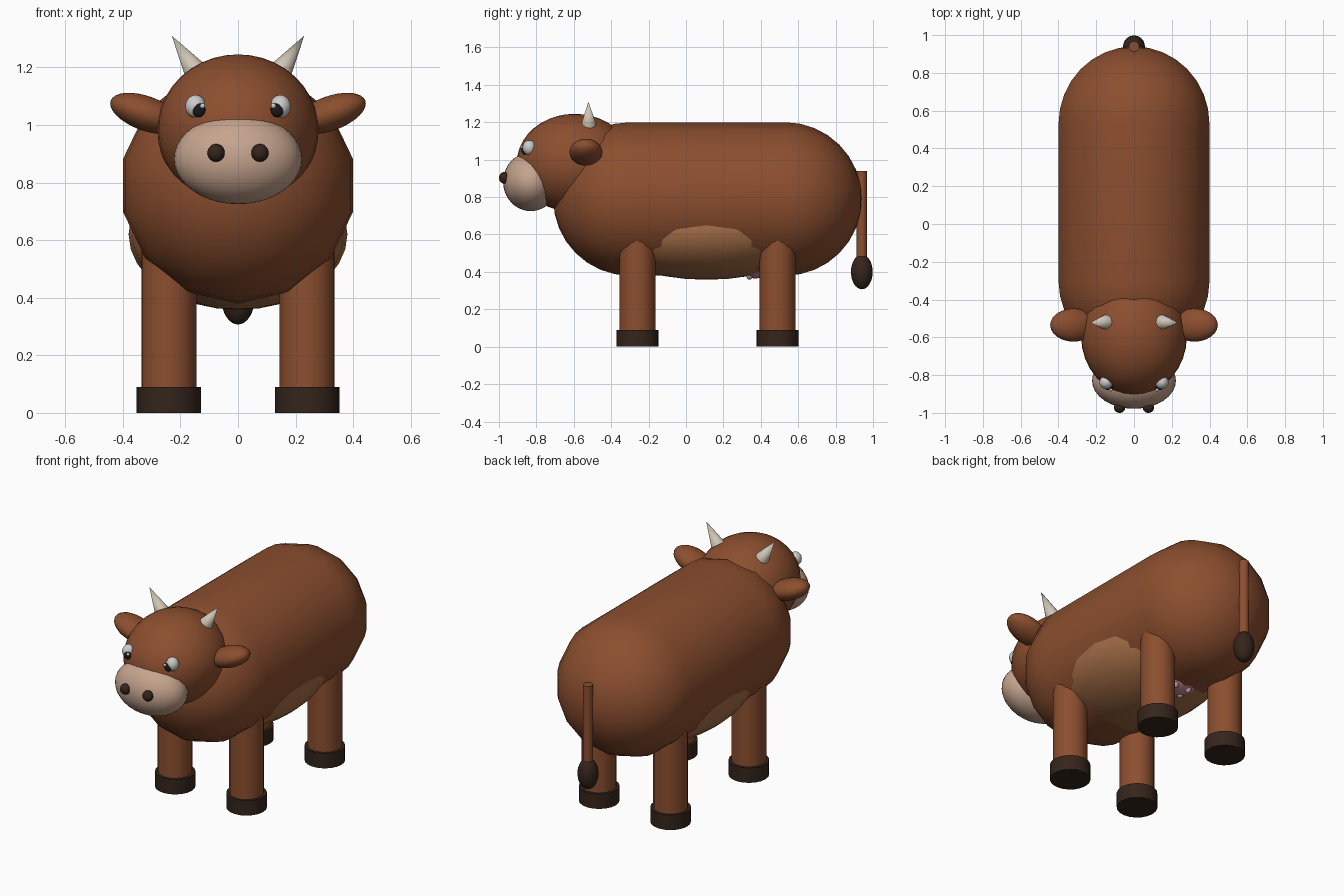
import bpy, bmesh
from math import sin, cos, pi, radians
from mathutils import Vector, Matrix

if "Cube" in bpy.data.objects:
    bpy.data.objects.remove(bpy.data.objects["Cube"])


def material(name, rgb):
    m = bpy.data.materials.new(name)
    m.diffuse_color = (*rgb, 1)
    m.use_nodes = True
    m.node_tree.nodes["Principled BSDF"].inputs["Base Color"].default_value = m.diffuse_color
    return m


BROWN = material("brown_hide", (0.26, 0.077, 0.028))
BELLY = material("belly_tan", (0.36, 0.15, 0.06))
MUZZLE = material("muzzle_tan", (0.56, 0.37, 0.27))
DARK = material("dark_brown", (0.035, 0.018, 0.011))
HORN = material("horn", (0.62, 0.56, 0.46))
WHITE = material("eye_white", (0.85, 0.85, 0.85))
BLACK = material("pupil", (0.012, 0.01, 0.01))
PINK = material("udder_pink", (0.55, 0.27, 0.32))


def finish(name, bm, mat, matrix=Matrix(), angle=50):
    bmesh.ops.recalc_face_normals(bm, faces=bm.faces)
    mesh = bpy.data.meshes.new(name)
    bm.to_mesh(mesh)
    bm.free()
    mesh.materials.append(mat)
    ob = bpy.data.objects.new(name, mesh)
    bpy.context.collection.objects.link(ob)
    ob.matrix_world = matrix
    bpy.ops.object.select_all(action='DESELECT')
    ob.select_set(True)
    bpy.context.view_layer.objects.active = ob
    bpy.ops.object.shade_smooth_by_angle(angle=radians(angle))
    return ob


def ellipsoid(name, centre, radii, mat, tilt=0, u=24, v=16):
    bm = bmesh.new()
    bmesh.ops.create_uvsphere(bm, u_segments=u, v_segments=v, radius=1)
    bmesh.ops.scale(bm, vec=radii, verts=bm.verts)
    m = Matrix.Translation(centre) @ Matrix.Rotation(radians(tilt), 4, 'Y')
    return finish(name, bm, mat, m)


def rod(name, start, end, r1, r2, mat, sides=20):
    start, end = Vector(start), Vector(end)
    d = end - start
    bm = bmesh.new()
    bmesh.ops.create_cone(bm, cap_ends=True, segments=sides, radius1=r1,
                          radius2=r2, depth=d.length)
    m = (Matrix.Translation((start + end) / 2)
         @ d.to_track_quat('Z', 'Y').to_matrix().to_4x4())
    return finish(name, bm, mat, m)


# Body: 14-sided capsule along y
R, ZC, SIDES, STEPS = 0.41, 0.79, 14, 8
profile = [(-0.30 - R * cos(i * pi / 2 / STEPS), R * sin(i * pi / 2 / STEPS))
           for i in range(1, STEPS + 1)]
profile += [(0.23 - y, r) for y, r in reversed(profile)]
bm = bmesh.new()
rings = [[bm.verts.new((r * sin(2 * pi * k / SIDES), y, ZC + r * cos(2 * pi * k / SIDES)))
          for k in range(SIDES)] for y, r in profile]
for a, b in zip(rings, rings[1:]):
    for k in range(SIDES):
        j = (k + 1) % SIDES
        bm.faces.new((a[k], a[j], b[j], b[k]))
for ring, y in ((rings[0], -0.30 - R), (rings[-1], 0.53 + R)):
    tip = bm.verts.new((0, y, ZC))
    for k in range(SIDES):
        bm.faces.new((ring[k], ring[(k + 1) % SIDES], tip))
finish("body", bm, BROWN)

# Belly patch and udder
ellipsoid("belly", (0, 0.11, 0.62), (0.38, 0.60, 0.262), BELLY)
ellipsoid("udder", (0, 0.37, 0.44), (0.12, 0.10, 0.075), PINK)

# Head, muzzle
ellipsoid("head", (0, -0.595, 0.982), (0.28, 0.31, 0.263), BROWN, u=32, v=20)
ellipsoid("muzzle", (0, -0.83, 0.882), (0.222, 0.148, 0.157), MUZZLE, u=32, v=20)

# Tail with tuft
rod("tail", (0, 0.94, 0.40), (0, 0.94, 0.94), 0.028, 0.028, BROWN, 12)
ellipsoid("tail_tuft", (0, 0.94, 0.40), (0.058, 0.058, 0.093), DARK)

# Paired parts
for s, side in ((-1, "right"), (1, "left")):
    ellipsoid(f"{side}_nostril", (s * 0.076, -0.972, 0.903), (0.03, 0.028, 0.031), DARK)
    ellipsoid(f"{side}_eye", (s * 0.147, -0.838, 1.064), (0.036, 0.036, 0.04), WHITE)
    ellipsoid(f"{side}_pupil", (s * 0.136, -0.862, 1.052), (0.023, 0.018, 0.025), BLACK)
    ellipsoid(f"{side}_eye_glint", (s * 0.123, -0.878, 1.066), (0.009, 0.008, 0.009), WHITE)
    ellipsoid(f"{side}_ear", (s * 0.32, -0.535, 1.04), (0.13, 0.088, 0.06), BROWN, tilt=-20 * s)
    rod(f"{side}_horn", (s * 0.15, -0.52, 1.19), (s * 0.23, -0.522, 1.31), 0.04, 0, HORN, 16)
    for y, end in ((-0.26, "front"), (0.49, "back")):
        rod(f"{end}_{side}_leg", (s * 0.24, y, 0.02), (s * 0.24, y, 0.60), 0.096, 0.096, BROWN)
        rod(f"{end}_{side}_hoof", (s * 0.24, y, 0), (s * 0.24, y, 0.09), 0.112, 0.112, DARK)
    for y in (0.34, 0.41):
        ellipsoid(f"{side}_teat", (s * 0.045, y, 0.38), (0.018, 0.018, 0.022), PINK, u=12, v=8)
